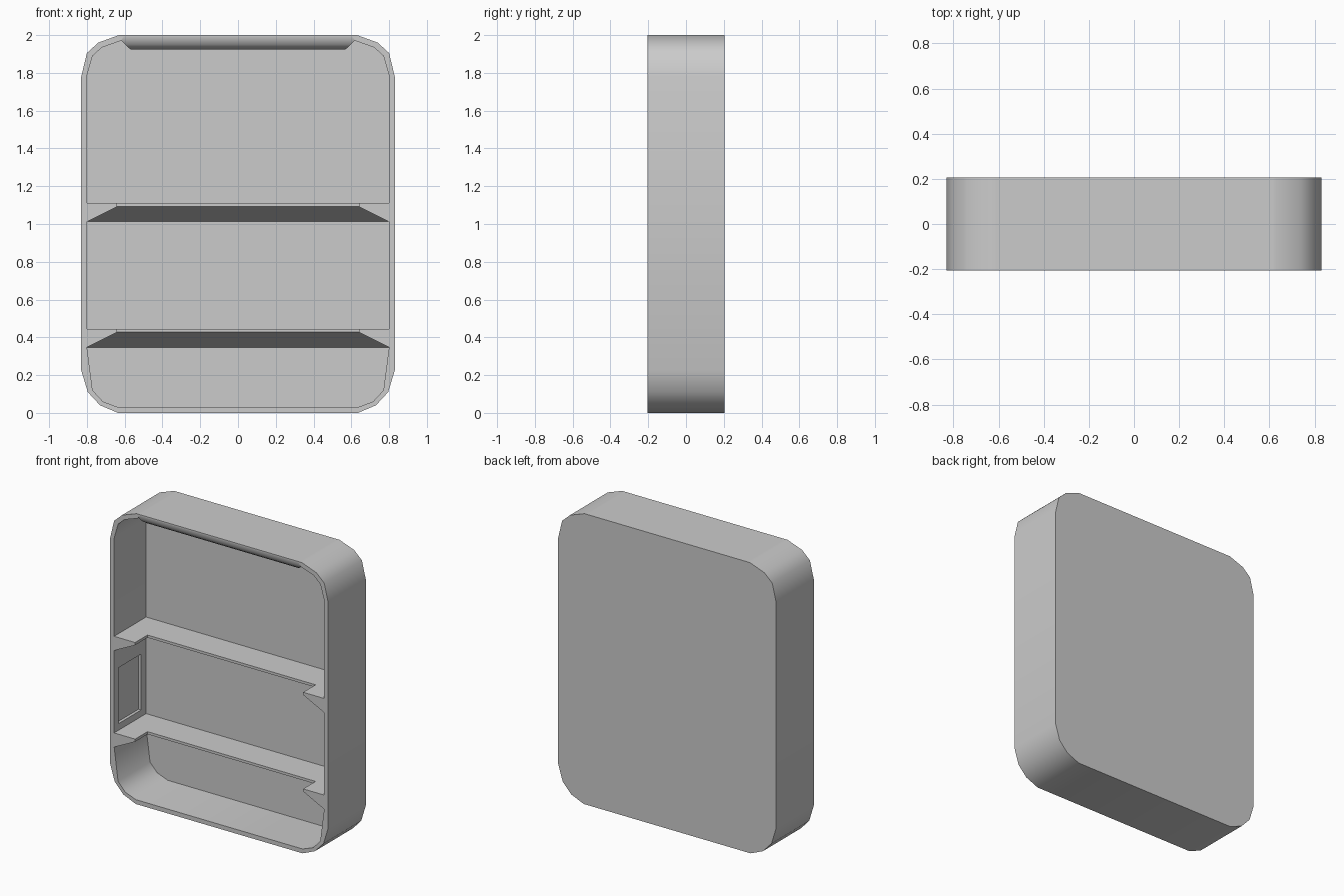
import bpy, bmesh

if "Cube" in bpy.data.objects:
    bpy.data.objects.remove(bpy.data.objects["Cube"])

FRONT, BACK, INNER_BACK, NOTCH = -0.205, 0.205, 0.143, -0.07


def make_object(name, verts, faces):
    mesh = bpy.data.meshes.new(name)
    mesh.from_pydata(verts, [], faces)
    bm = bmesh.new()
    bm.from_mesh(mesh)
    bmesh.ops.recalc_face_normals(bm, faces=bm.faces)
    bm.to_mesh(mesh)
    bm.free()
    ob = bpy.data.objects.new(name, mesh)
    bpy.context.collection.objects.link(ob)
    return ob


def activate(ob):
    bpy.ops.object.select_all(action='DESELECT')
    ob.select_set(True)
    bpy.context.view_layer.objects.active = ob


def smooth(ob, angle=0.7):
    activate(ob)
    bpy.ops.object.shade_smooth_by_angle(angle=angle)


def loft(name, loops):
    """Closed solid through loops that all have the same point count."""
    n = len(loops[0])
    verts = [p for loop in loops for p in loop]
    faces = [tuple(range(n)), tuple(range(len(verts) - n, len(verts)))]
    for k in range(len(loops) - 1):
        for i in range(n):
            j = (i + 1) % n
            faces.append((k * n + i, k * n + j, (k + 1) * n + j, (k + 1) * n + i))
    return make_object(name, verts, faces)


def ring(half, y):
    """Mirror a right-hand half profile into a full loop at depth y."""
    return [(x, y, z) for x, z in half] + [(-x, y, z) for x, z in reversed(half)]


# Case: rounded outer shell with an open front
outer = [(.635, 0), (.73, .04), (.795, .11), (.83, .225), (.83, 1.78),
         (.80, 1.905), (.74, 1.96), (.63, 2), (.61, 2)]
inner = [(.635, .03), (.715, .06), (.77, .12), (.80, .35), (.80, 1.785),
         (.77, 1.89), (.72, 1.935), (.62, 1.97), (.605, 1.992)]
case = loft("case", [ring(outer, BACK), ring(outer, FRONT),
                     ring(inner, FRONT), ring(inner, INNER_BACK)])

# Shallow recessed panels in the side walls between the shelves
for side in (-1, 1):
    bpy.ops.mesh.primitive_cube_add(size=1, location=(side * .79, -.035, .683))
    cutter = bpy.context.object
    cutter.name = "recess_cutter"
    cutter.hide_render = True
    cutter.scale = (.06, .25, .385)
    activate(case)
    mod = case.modifiers.new("recess", 'BOOLEAN')
    mod.operation = 'DIFFERENCE'
    mod.solver = 'EXACT'
    mod.object = cutter
    bpy.ops.object.modifier_apply(modifier=mod.name)
    bpy.data.objects.remove(cutter)
smooth(case)


# Shelves: notched front, side brackets and a sloping underside
def shelf(name, top):
    mid, low = top - .018, top - .098
    half = [(.8, FRONT, top), (.64, FRONT, top), (.64, NOTCH, top), (.8, INNER_BACK, top),
            (.8, FRONT, low), (.64, FRONT, mid), (.64, NOTCH, mid), (.8, INNER_BACK, low)]
    verts = half + [(-x, y, z) for x, y, z in half]
    side = [(0, 4, 5, 1), (1, 5, 6, 2), (4, 7, 6, 5), (0, 3, 7, 4), (0, 1, 2, 3)]
    faces = side + [tuple(i + 8 for i in f) for f in side]
    faces += [(2, 3, 11, 10), (2, 6, 14, 10), (6, 7, 15, 14), (3, 7, 15, 11)]
    make_object(name, verts, faces)


shelf("upper_shelf", 1.11)
shelf("lower_shelf", .445)

# Top lip: curved inward from the front rim, ends tapering downwards
lip_profile = [(FRONT, 1.992), (-.200, 1.972), (-.187, 1.950), (-.165, 1.933),
               (-.135, 1.925), (INNER_BACK, 1.925)]
loops = []
for sign in (-1, 1):
    loop = [(sign * (.57 + min(z - 1.925, .045) * 1.1), y, z) for y, z in lip_profile]
    loops.append(loop + [(sign * .62, INNER_BACK, 1.994), (sign * .62, FRONT, 1.994)])
smooth(loft("top_lip", loops))
